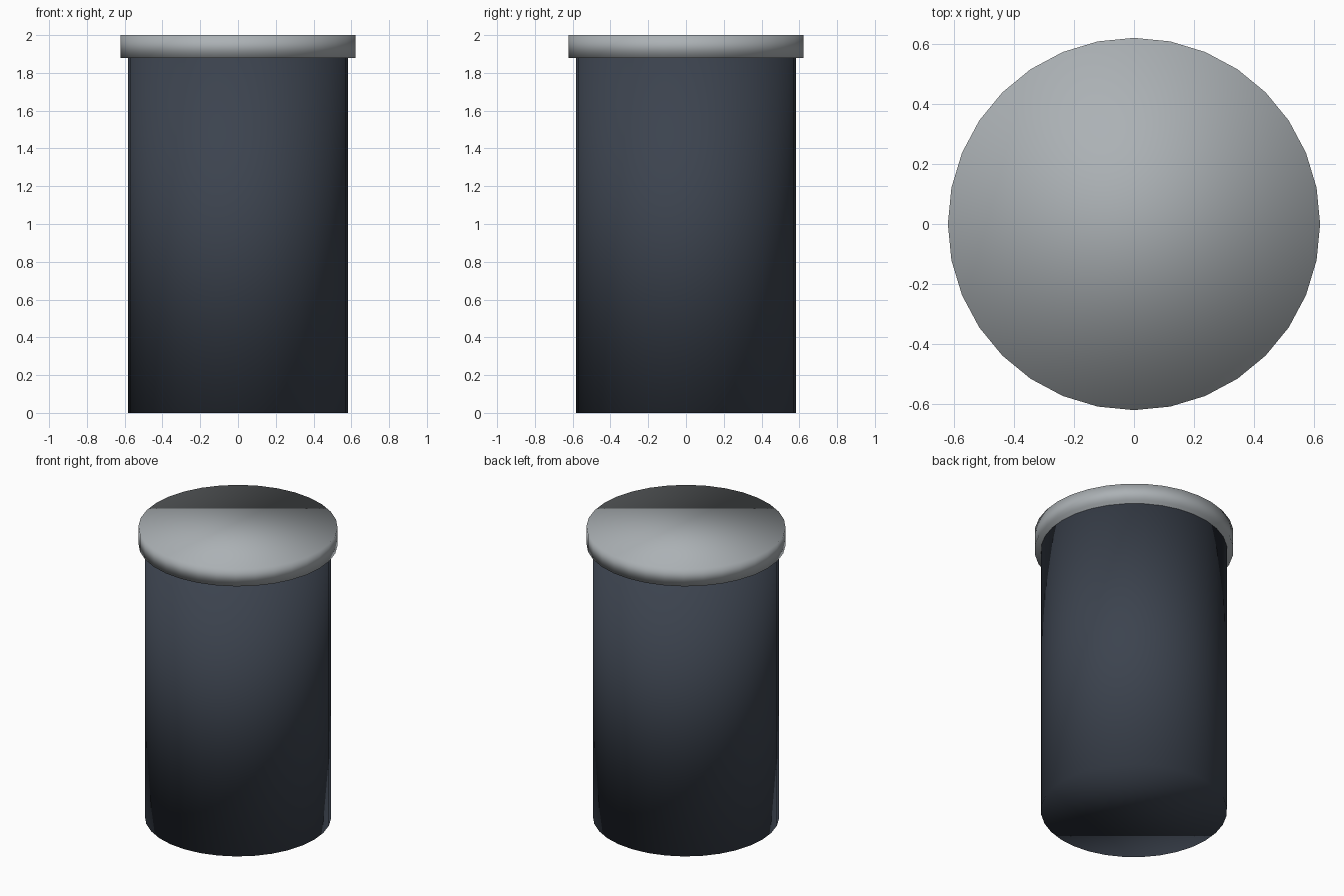
import bpy

cube = bpy.data.objects.get("Cube")
if cube:
    bpy.data.objects.remove(cube, do_unlink=True)


def material(name, color):
    mat = bpy.data.materials.new(name)
    mat.use_nodes = True
    mat.diffuse_color = color
    mat.node_tree.nodes["Principled BSDF"].inputs["Base Color"].default_value = color
    return mat


def drum(name, radius, bottom, top, mat):
    """Upright 32-sided cylinder, smooth all over, including its rims."""
    bpy.ops.mesh.primitive_cylinder_add(
        vertices=32, radius=radius, depth=top - bottom,
        location=(0, 0, (bottom + top) / 2))
    obj = bpy.context.object
    obj.name = name
    obj.data.materials.append(mat)
    bpy.ops.object.shade_smooth()
    return obj


slate = material("dark slate", (0.045, 0.056, 0.077, 1))
grey = material("light grey", (0.41, 0.44, 0.46, 1))

# Canister body and its overhanging lid
drum("body", 0.582, 0, 1.88, slate)
drum("lid", 0.622, 1.88, 2, grey)
